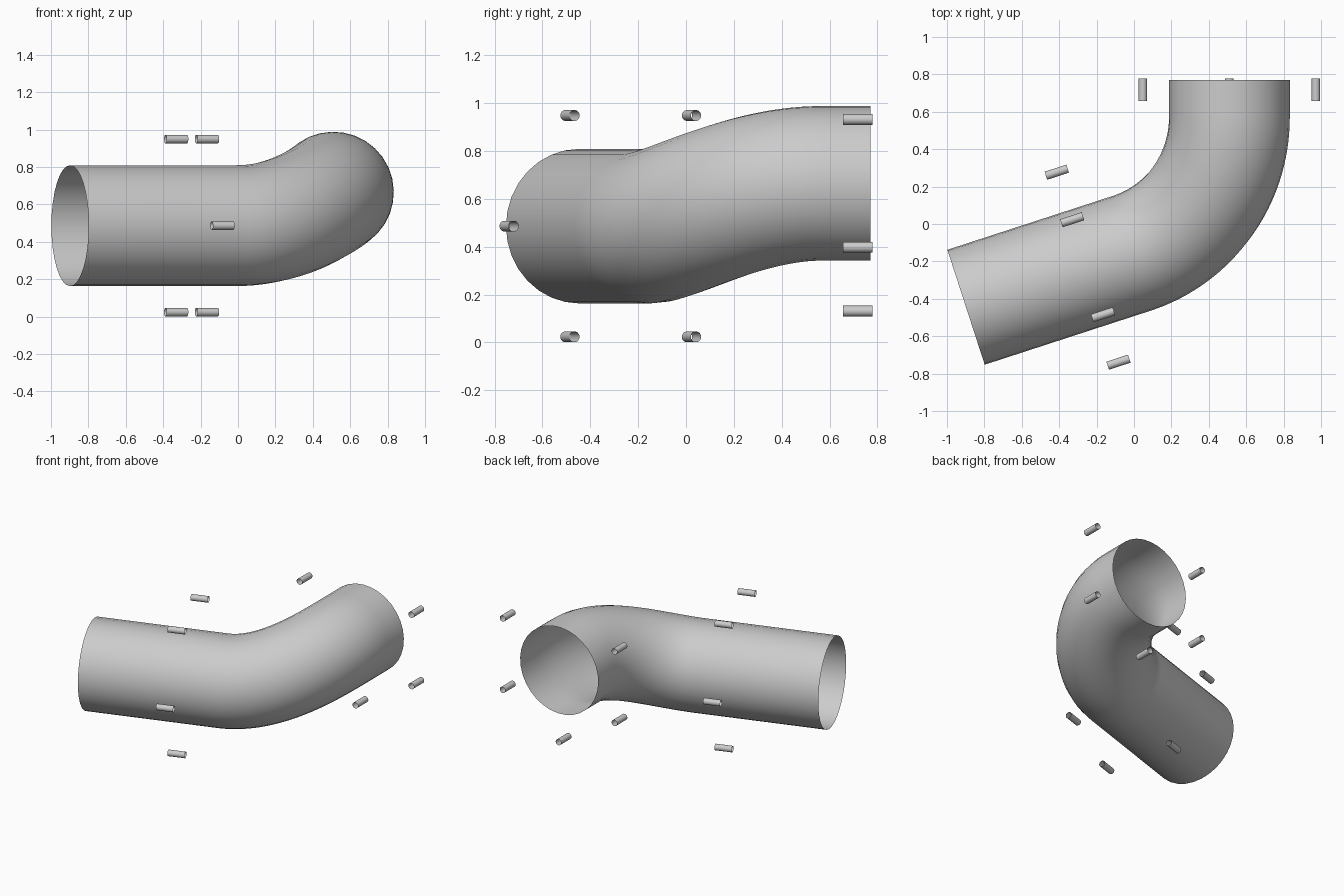
import bpy, math
from mathutils import Vector, Matrix

cube = bpy.data.objects.get("Cube")
if cube:
    bpy.data.objects.remove(cube, do_unlink=True)

grey = bpy.data.materials.new("plain grey")
grey.use_nodes = True
colour = (0.6, 0.6, 0.6, 1)
grey.diffuse_color = colour
grey.node_tree.nodes["Principled BSDF"].inputs["Base Color"].default_value = colour

RADIUS = 0.323
HANDLE = 0.33
slant = math.radians(18)
dir_a = Vector((math.cos(slant), math.sin(slant), 0))
dir_b = Vector((0, 1, 0))

# Centre line: straight, rising bend, straight
start = Vector((-0.898, -0.445, 0.486))
bend_in = Vector((-0.013, -0.157, 0.486))
bend_out = Vector((0.51, 0.57, 0.665))
end = Vector((0.51, 0.77, 0.665))


def select_only(obj):
    bpy.ops.object.select_all(action='DESELECT')
    obj.select_set(True)
    bpy.context.view_layer.objects.active = obj


# Open bent pipe
curve = bpy.data.curves.new("bent_pipe", 'CURVE')
curve.dimensions = '3D'
curve.resolution_u = 32
curve.bevel_depth = RADIUS
curve.bevel_resolution = 14
curve.use_fill_caps = False
spline = curve.splines.new('BEZIER')
spline.bezier_points.add(3)
path = [(start, dir_a, 0.1, 0.29), (bend_in, dir_a, 0.29, HANDLE),
        (bend_out, dir_b, HANDLE, 0.07), (end, dir_b, 0.07, 0.1)]
for point, (co, direction, before, after) in zip(spline.bezier_points, path):
    point.handle_left_type = point.handle_right_type = 'FREE'
    point.co = co
    point.handle_left = co - direction * before
    point.handle_right = co + direction * after
pipe = bpy.data.objects.new("bent_pipe", curve)
bpy.context.collection.objects.link(pipe)
select_only(pipe)
bpy.ops.object.convert(target='MESH')
pipe = bpy.context.object
pipe.data.materials.clear()
pipe.data.materials.append(grey)
bpy.ops.object.shade_smooth()


# Rings of small hollow sleeves around each pipe end
def sleeve_ring(name, centre, axis, angles):
    side = axis.cross(Vector((0, 0, 1)))
    for i, angle in enumerate(angles):
        a = math.radians(angle)
        offset = (side * math.cos(a) + Vector((0, 0, 1)) * math.sin(a)) * 0.534
        bpy.ops.mesh.primitive_cylinder_add(
            vertices=32, radius=0.0225, depth=0.122, end_fill_type='NOTHING',
            location=centre + offset, rotation=axis.to_track_quat('Z', 'Y').to_euler())
        sleeve = bpy.context.object
        sleeve.name = f"{name}_{i + 1}"
        sleeve.data.materials.append(grey)
        bpy.ops.object.shade_smooth()


sleeve_ring("right_sleeve", Vector((-0.248, -0.231, 0.486)), dir_a, range(0, 360, 60))
# The top position of the back ring is left empty
sleeve_ring("back_sleeve", Vector((0.51, 0.718, 0.665)), dir_b, range(150, 450, 60))
